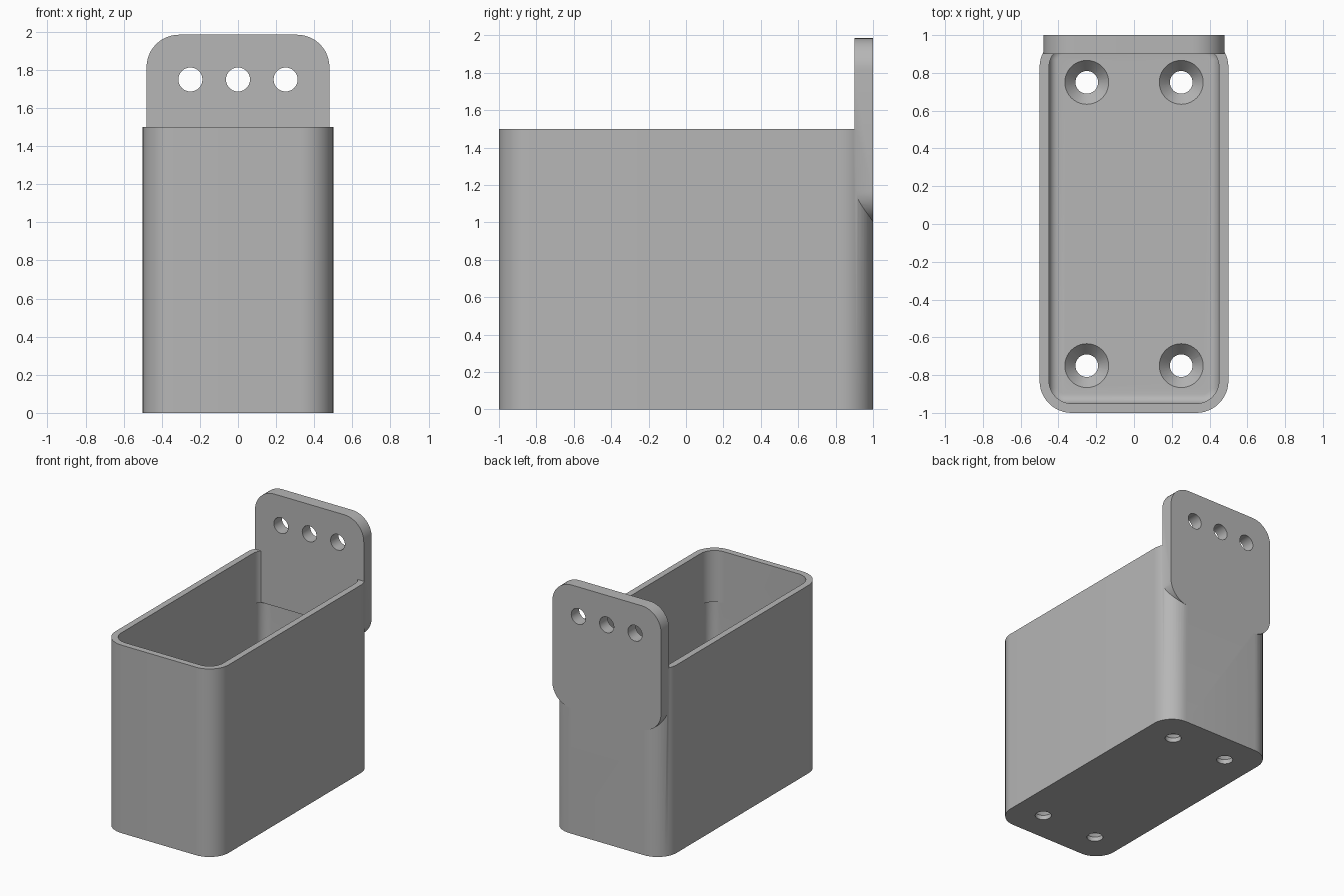
import bpy, bmesh, math
from mathutils import Matrix, Vector

cube = bpy.data.objects.get("Cube")
if cube:
    bpy.data.objects.remove(cube, do_unlink=True)

grey = bpy.data.materials.new("plain grey")
grey.use_nodes = True
colour = (0.47, 0.47, 0.47, 1)
grey.diffuse_color = colour
grey.node_tree.nodes["Principled BSDF"].inputs["Base Color"].default_value = colour


def rounded_rect(x0, x1, y0, y1, r, steps=12):
    """Counter-clockwise outline with round corners."""
    points = []
    corners = [(x1 - r, y1 - r), (x0 + r, y1 - r), (x0 + r, y0 + r), (x1 - r, y0 + r)]
    for i, (cx, cy) in enumerate(corners):
        for s in range(steps + 1):
            a = math.pi / 2 * (i + s / steps)
            points.append((cx + r * math.cos(a), cy + r * math.sin(a)))
    return points


def finish(name, bm, matrix=None):
    bmesh.ops.recalc_face_normals(bm, faces=bm.faces)
    if matrix:
        bm.transform(matrix)
    mesh = bpy.data.meshes.new(name)
    bm.to_mesh(mesh)
    bm.free()
    mesh.materials.append(grey)
    obj = bpy.data.objects.new(name, mesh)
    bpy.context.collection.objects.link(obj)
    return obj


def prism(name, outline, z0, z1, fillet=0, matrix=None):
    """Extrude an outline, optionally rounding its bottom rim."""
    bm = bmesh.new()
    base = bm.faces.new([bm.verts.new((x, y, z0)) for x, y in outline])
    rim = list(base.edges)
    top = bmesh.ops.extrude_face_region(bm, geom=[base], use_keep_orig=True)["geom"]
    verts = [v for v in top if isinstance(v, bmesh.types.BMVert)]
    bmesh.ops.translate(bm, verts=verts, vec=(0, 0, z1 - z0))
    if fillet:
        bmesh.ops.bevel(bm, geom=rim, offset=fillet, segments=6, profile=0.5,
                        affect='EDGES')
    return finish(name, bm, matrix)


def round_cutter(name, location, r0, r1, depth, rotation=None):
    bm = bmesh.new()
    bmesh.ops.create_cone(bm, cap_ends=True, segments=40, radius1=r0, radius2=r1, depth=depth)
    matrix = Matrix.Translation(location) @ (rotation or Matrix())
    return finish(name, bm, matrix)


def combine(target, tool, operation):
    mod = target.modifiers.new(operation.title(), 'BOOLEAN')
    mod.operation, mod.solver, mod.object = operation, 'EXACT', tool
    tool.hide_render = True
    bpy.context.view_layer.objects.active = target
    bpy.ops.object.modifier_apply(modifier=mod.name)
    bpy.data.objects.remove(tool, do_unlink=True)


# Outer shell and upright mounting plate
holder = prism("wall_holder", rounded_rect(-0.5, 0.5, -1, 1, 0.17), 0, 1.5)
upright = Matrix.Rotation(math.pi / 2, 4, 'X')
plate = prism("mounting_plate", rounded_rect(-0.48, 0.48, 1.0, 1.985, 0.17),
              -1.0, -0.9, matrix=upright)
combine(holder, plate, 'UNION')

# Cavity: full depth below, stopping at the plate face above
LEDGE = 1.09
lower = prism("lower_cavity", rounded_rect(-0.45, 0.45, -0.95, 0.95, 0.08), 0.1, LEDGE, 0.05)
outline = [(x, y) for x, y in rounded_rect(-0.45, 0.45, -0.95, 0.95, 0.12)]
clipped = [(x, min(y, 0.9)) for x, y in outline]
upper = prism("upper_cavity", clipped, LEDGE - 0.02, 1.6)
combine(holder, lower, 'DIFFERENCE')
combine(holder, upper, 'DIFFERENCE')

# Screw holes through the plate
for x in (-0.25, 0, 0.25):
    combine(holder, round_cutter("plate_hole", Vector((x, 0.95, 1.75)), 0.063, 0.063, 0.3,
                                 upright), 'DIFFERENCE')

# Countersunk holes through the floor
for x in (-0.25, 0.25):
    for y in (-0.75, 0.75):
        combine(holder, round_cutter("floor_hole", Vector((x, y, 0.05)), 0.06, 0.06, 0.3),
                'DIFFERENCE')
        combine(holder, round_cutter("countersink", Vector((x, y, 0.07)), 0.055, 0.125, 0.08),
                'DIFFERENCE')

# Smooth round corners, crisp edges
bpy.ops.object.select_all(action='DESELECT')
holder.select_set(True)
bpy.context.view_layer.objects.active = holder
bpy.ops.object.shade_smooth_by_angle(angle=math.radians(30))
